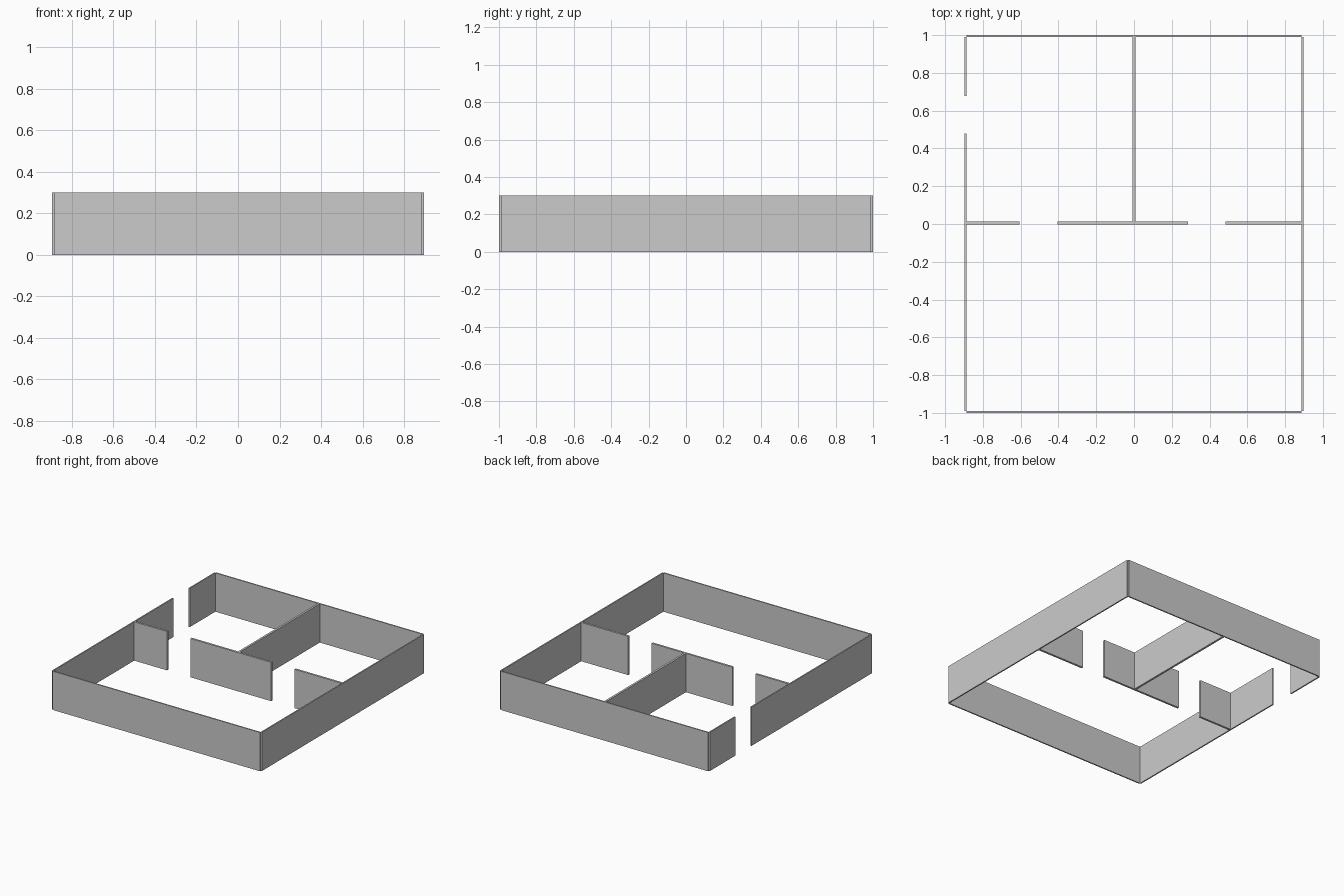
import bpy
import bmesh

if "Cube" in bpy.data.objects:
    bpy.data.objects.remove(bpy.data.objects["Cube"])

H = 0.30            # wall height
T = 0.01            # outer wall thickness
P = 0.016           # partition thickness
X, Y = 0.897, 1.0   # outer half sizes
XI, YI = X - T, Y - T


def wall(name, x0, x1, y0, y1):
    """Upright box wall standing on the ground."""
    bm = bmesh.new()
    bmesh.ops.create_cube(bm, size=1.0)
    for v in bm.verts:
        v.co.x = x1 if v.co.x > 0 else x0
        v.co.y = y1 if v.co.y > 0 else y0
        v.co.z = H if v.co.z > 0 else 0.0
    mesh = bpy.data.meshes.new(name)
    bm.to_mesh(mesh)
    bm.free()
    obj = bpy.data.objects.new(name, mesh)
    bpy.context.collection.objects.link(obj)
    return obj


# Outer walls, meeting edge to edge with a small notch at each corner
wall("front_wall", -XI, XI, -Y, -YI)
wall("back_wall", -XI, XI, YI, Y)
wall("right_wall", XI, X, -YI, YI)

# Left wall, split by the entrance opening
for name, y0, y1 in (("left_wall_front", -YI, 0.48),
                     ("left_wall_back", 0.677, YI)):
    wall(name, -X, -XI, y0, y1)

# Cross partition with two doorways
PY = 0.006
for name, x0, x1 in (("cross_partition_left", -XI, -0.606),
                     ("cross_partition_middle", -0.406, 0.285),
                     ("cross_partition_right", 0.485, XI)):
    wall(name, x0, x1, PY - P / 2, PY + P / 2)

# Partition dividing the two back rooms
wall("back_room_partition", -0.001 - P / 2, -0.001 + P / 2, PY + P / 2, YI)
